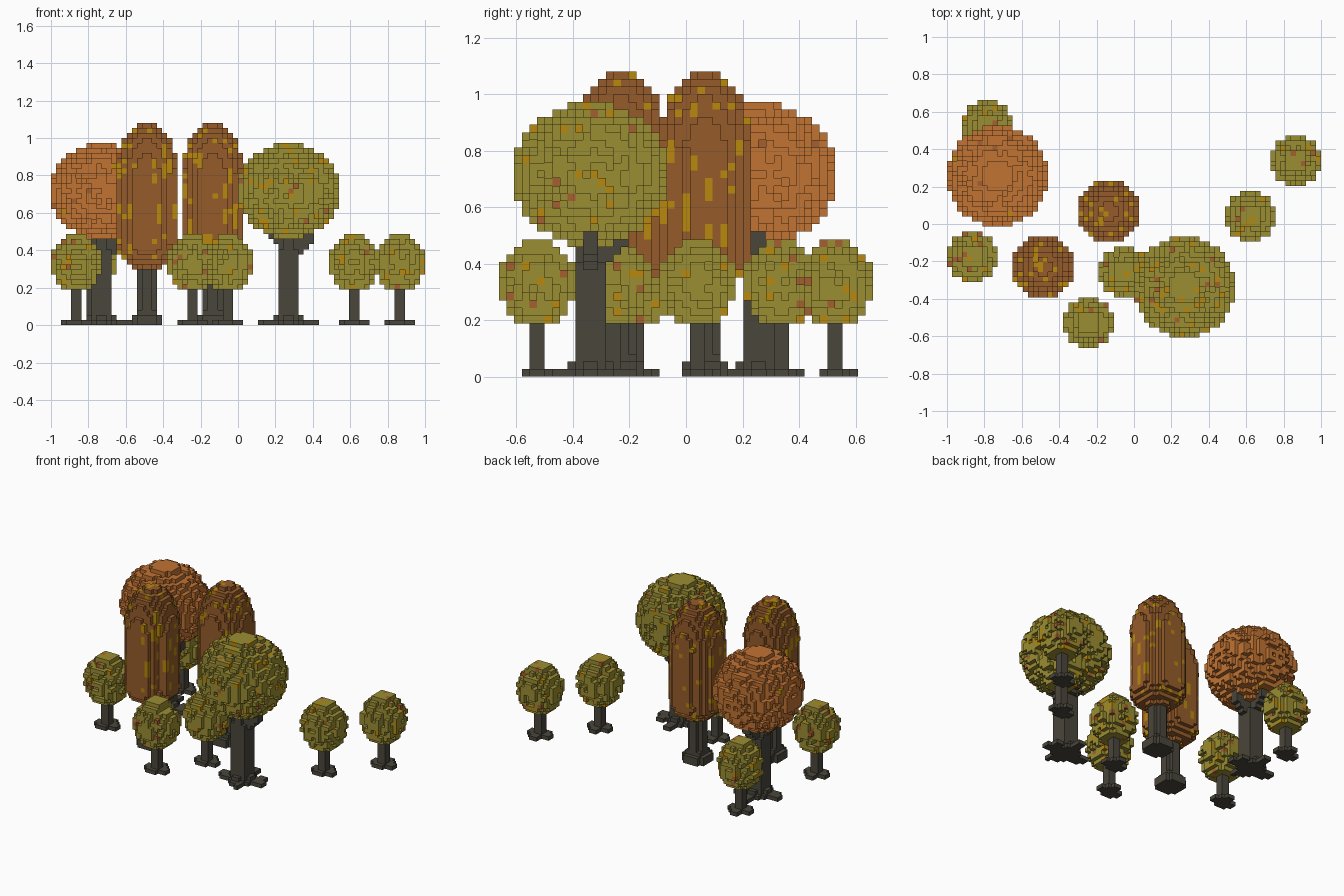
import bpy, bmesh, math, random

cube = bpy.data.objects.get("Cube")
if cube:
    bpy.data.objects.remove(cube, do_unlink=True)

random.seed(7)
V = 2 / 74  # block size


def material(name, rgb):
    lin = [((c / 255 + 0.055) / 1.055) ** 2.4 if c > 10 else c / 255 / 12.92 for c in rgb]
    m = bpy.data.materials.new(name)
    m.use_nodes = True
    m.diffuse_color = (*lin, 1)
    bsdf = m.node_tree.nodes["Principled BSDF"]
    bsdf.inputs["Base Color"].default_value = (*lin, 1)
    bsdf.inputs["Roughness"].default_value = 0.9
    return m


OLIVE = material("olive leaf", (154, 141, 50))
ORANGE = material("orange leaf", (193, 115, 50))
BROWN = material("brown leaf", (150, 92, 42))
GOLD = material("golden leaf", (184, 136, 14))
RUST = material("rust leaf", (164, 96, 46))
BARK = material("dark bark", (74, 70, 60))

SIDES = {
    (1, 0, 0): [(1, 0, 0), (1, 1, 0), (1, 1, 1), (1, 0, 1)],
    (-1, 0, 0): [(0, 1, 0), (0, 0, 0), (0, 0, 1), (0, 1, 1)],
    (0, 1, 0): [(1, 1, 0), (0, 1, 0), (0, 1, 1), (1, 1, 1)],
    (0, -1, 0): [(0, 0, 0), (1, 0, 0), (1, 0, 1), (0, 0, 1)],
    (0, 0, 1): [(0, 0, 1), (1, 0, 1), (1, 1, 1), (0, 1, 1)],
    (0, 0, -1): [(0, 1, 0), (1, 1, 0), (1, 0, 0), (0, 0, 0)],
}


def add(a, b):
    return tuple(i + j for i, j in zip(a, b))


def block_mesh(name, blocks, mats, center):
    """Skin a dict of block -> material index with its exposed faces."""
    bm = bmesh.new()
    corners = {}
    for p, mat in blocks.items():
        for side, quad in SIDES.items():
            if add(p, side) in blocks:
                continue
            vs = []
            for q in quad:
                k = add(p, q)
                if k not in corners:
                    corners[k] = bm.verts.new([c * V for c in k])
                vs.append(corners[k])
            bm.faces.new(vs).material_index = mat
    me = bpy.data.meshes.new(name)
    bm.to_mesh(me)
    bm.free()
    for m in mats:
        me.materials.append(m)
    ob = bpy.data.objects.new(name, me)
    ob.location = (center[0] * V, center[1] * V, 0)
    bpy.context.collection.objects.link(ob)


def crown(name, center, R, z0, z1, low, high, r_low, r_high, mats, chances, ribbed=False):
    """Rounded block crown: a column from low to high with elliptic caps."""
    blocks = {}
    n = range(-R, R)
    for z in range(z0, z1):
        h = z + 0.5
        dz = (low - h) / r_low if h < low else (h - high) / r_high if h > high else 0
        r = R * math.sqrt(max(0, 1 - dz * dz))
        for x in n:
            for y in n:
                if math.hypot(x + 0.5, y + 0.5) <= r + 0.08:
                    blocks[x, y, z] = 0
    # rough surface: drop outer blocks, or whole columns on ribbed crowns
    rib = {(x, y): random.random() < 0.3 for x in n for y in n}
    outer = [p for p in blocks if any(add(p, s) not in blocks for s in SIDES)]
    for p in outer:
        x, y, z = p
        on_side = any((x + a, y + b, z) not in blocks for a, b in ((1, 0), (-1, 0), (0, 1), (0, -1)))
        tip = z in (z0, z1 - 1)
        if ribbed:
            drop = rib[x, y] and on_side and low <= z < high and math.hypot(x + 0.5, y + 0.5) > R - 1
            drop = drop and min(abs(x + 0.5), abs(y + 0.5)) > 2
        else:
            drop = not tip and random.random() < 0.27
        if drop:
            del blocks[p]
    # speckled leaves, in short upright runs on ribbed crowns
    for p in sorted(blocks):
        for i, chance in enumerate(chances, 1):
            if random.random() < chance:
                for k in range(random.randint(1, 3) if ribbed else 1):
                    q = add(p, (0, 0, k))
                    if q in blocks:
                        blocks[q] = i
    block_mesh(name, blocks, mats, center)


def box(blocks, x0, x1, y0, y1, z0, z1):
    for x in range(x0, x1):
        for y in range(y0, y1):
            for z in range(z0, z1):
                blocks[x, y, z] = 0


def disc(blocks, r, z0, z1):
    for x in range(-r, r):
        for y in range(-r, r):
            if math.hypot(x + 0.5, y + 0.5) <= r + 0.1:
                box(blocks, x, x + 1, y, y + 1, z0, z1)


def small_tree(i, center):
    trunk = {}
    box(trunk, -1, 1, -1, 1, 0, 9)
    box(trunk, -3, 3, -1, 1, 0, 1)
    box(trunk, -1, 1, -2, 3, 0, 1)
    box(trunk, 1, 2, 1, 2, 0, 1)
    box(trunk, -2, -1, -2, -1, 0, 1)
    block_mesh(f"small_tree_{i}_trunk", trunk, [BARK], center)
    crown(f"small_tree_{i}_crown", center, 5, 7, 18, 12.5, 12.5, 6.3, 5.5,
          [OLIVE, GOLD, RUST], (0.06, 0.04))


def round_tree(name, center, mats, chances):
    trunk = {}
    box(trunk, -2, 2, -1, 1, 0, 20)
    box(trunk, -1, 1, -2, 2, 0, 20)
    box(trunk, -2, 2, -2, 2, 0, 15)
    # sprawling roots
    disc(trunk, 3, 0, 1)
    box(trunk, -3, 3, -1, 1, 1, 2)
    box(trunk, -1, 1, -3, 3, 1, 2)
    box(trunk, -6, 6, -1, 1, 0, 1)
    box(trunk, -1, 1, -4, 6, 0, 1)
    box(trunk, 3, 5, 1, 3, 0, 1)
    box(trunk, -5, -3, -2, -1, 0, 1)
    box(trunk, 1, 2, -5, -3, 0, 1)
    # stepped branches under the crown
    for k in range(3):
        box(trunk, 2 + k, 3 + k, -1, 1, 14 + k, 17 + k)
        box(trunk, -1, 1, 2 + k, 3 + k, 15 + k, 18 + k)
        box(trunk, -3 - k, -2 - k, -1, 1, 16 + k, 18 + k)
    block_mesh(name + "_trunk", trunk, [BARK], center)
    crown(name + "_crown", center, 10, 17, 36, 26.5, 26.5, 9.5, 9.5, mats, chances)


def tall_tree(i, center):
    trunk = {}
    box(trunk, -2, 2, -1, 1, 0, 13)
    box(trunk, -1, 1, -2, 2, 0, 13)
    disc(trunk, 3, 0, 2)
    box(trunk, -2, 2, -2, 2, 2, 3)
    block_mesh(f"tall_tree_{i}_trunk", trunk, [BARK], center)
    crown(f"tall_tree_{i}_crown", center, 6, 11, 40, 16, 30, 5, 10,
          [BROWN, GOLD], (0.07,), ribbed=True)


for i, c in enumerate([(-32, -6.5), (-9, -19.5), (-2, -9.5), (23, 1.5), (32, 12.5), (-29, 19.5)], 1):
    small_tree(i, c)
round_tree("orange_tree", (-27, 9.5), [ORANGE, RUST, GOLD], (0.02, 0.006))
round_tree("olive_tree", (10, -12.5), [OLIVE, GOLD, RUST], (0.055, 0.025))
for i, c in enumerate([(-18, -8.5), (-5, 2.5)], 1):
    tall_tree(i, c)
